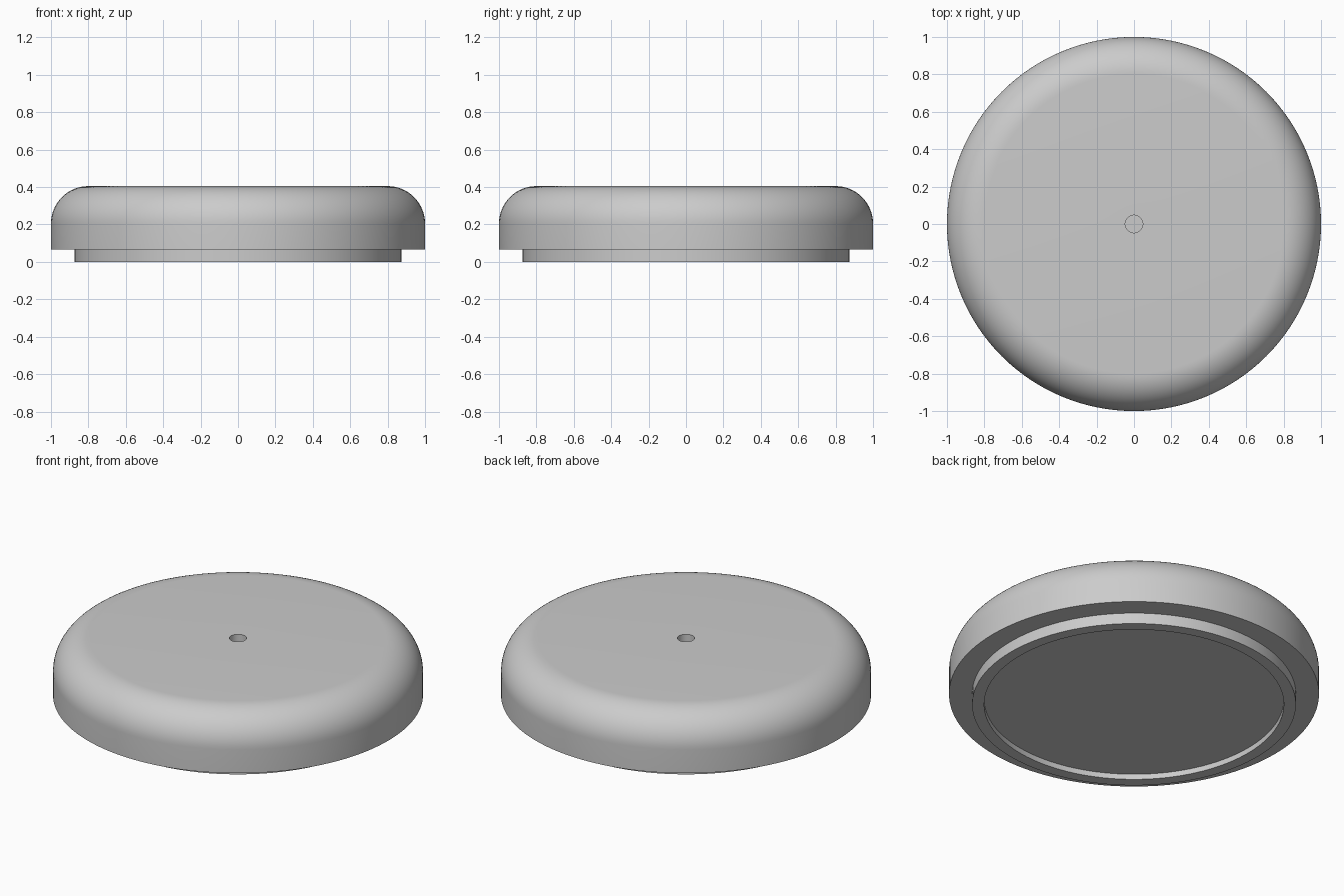
import bpy
import bmesh
from math import cos, sin, pi, radians
from mathutils import Matrix, Vector

cube = bpy.data.objects.get("Cube")
if cube:
    bpy.data.objects.remove(cube)

SEGMENTS = 128
TOP, FILLET = 0.405, 0.2
RIM_BOTTOM = 0.065
HOLE_RADIUS, HOLE_FLOOR = 0.047, 0.2

grey = bpy.data.materials.new("plain grey")
grey.use_nodes = True
colour = (0.6, 0.6, 0.6, 1)
grey.diffuse_color = colour
grey.node_tree.nodes["Principled BSDF"].inputs["Base Color"].default_value = colour


def lathe(name, profile):
    """Spin a closed (radius, height) profile around z."""
    bm = bmesh.new()
    verts = [bm.verts.new((r, 0, z)) for r, z in profile]
    edges = [bm.edges.new(pair) for pair in zip(verts, verts[1:])]
    bmesh.ops.spin(bm, geom=verts + edges, cent=(0, 0, 0), axis=(0, 0, 1),
                   angle=2 * pi, steps=SEGMENTS, use_duplicate=False)
    bmesh.ops.remove_doubles(bm, verts=bm.verts, dist=0.0001)
    bmesh.ops.recalc_face_normals(bm, faces=bm.faces)
    mesh = bpy.data.meshes.new(name)
    bm.to_mesh(mesh)
    bm.free()
    mesh.materials.append(grey)
    obj = bpy.data.objects.new(name, mesh)
    bpy.context.collection.objects.link(obj)
    bpy.ops.object.select_all(action="DESELECT")
    obj.select_set(True)
    bpy.context.view_layer.objects.active = obj
    bpy.ops.object.shade_smooth_by_angle(angle=radians(30))
    return obj


# Rounded shoulder from the side wall up to the flat top
arc = [(1 - FILLET + FILLET * cos(a), TOP - FILLET + FILLET * sin(a))
       for a in (i * pi / 32 for i in range(17))]

# Stepped underside with a shallow recess, and a blind hole in the top
underside = [(0, 0.032), (0.81, 0.032), (0.81, 0), (0.875, 0),
             (0.875, RIM_BOTTOM), (1, RIM_BOTTOM)]
hole = [(HOLE_RADIUS, TOP), (HOLE_RADIUS, HOLE_FLOOR), (0, HOLE_FLOOR)]

lathe("round_lid", underside + arc + hole)
